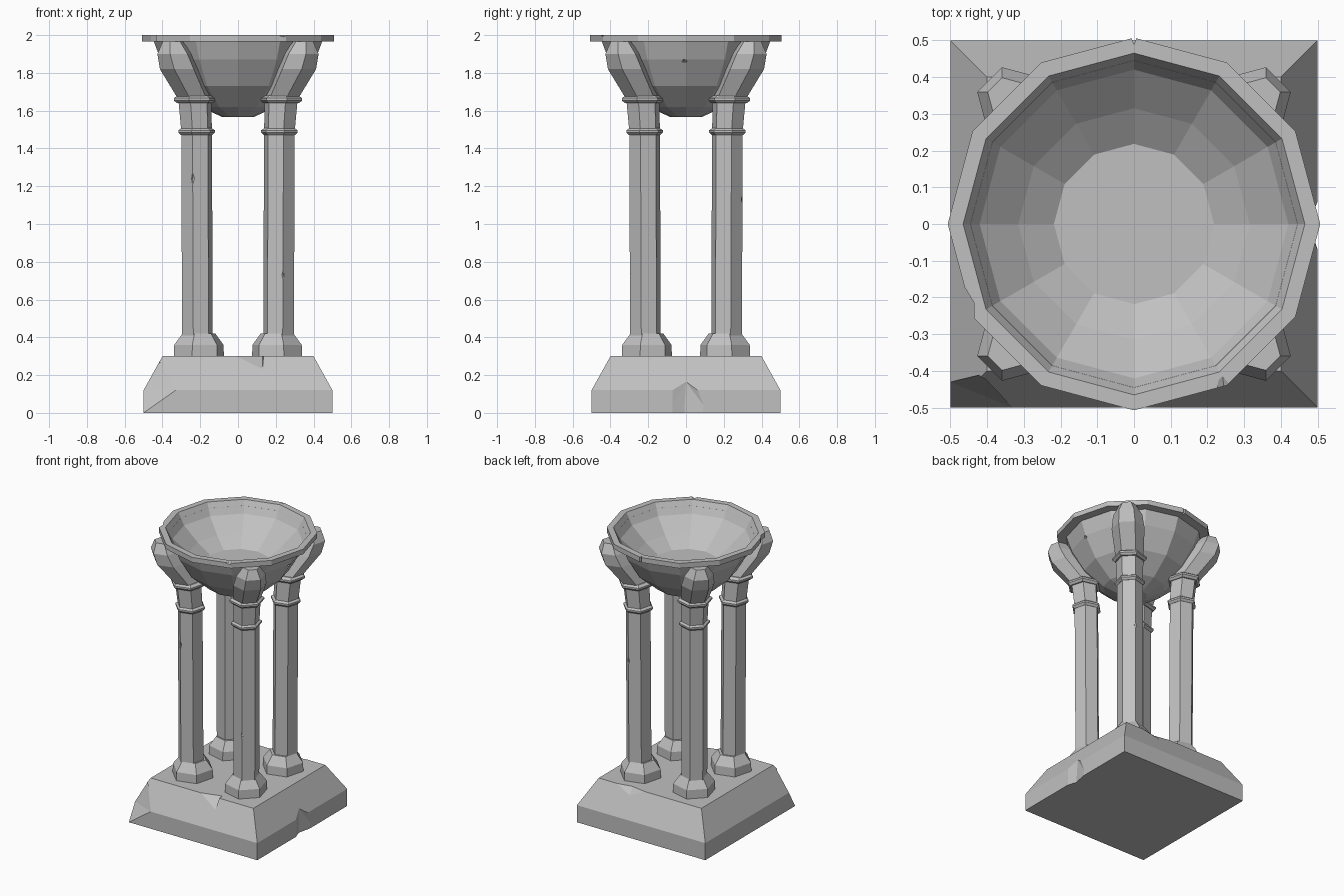
import bpy, bmesh
from math import cos, sin, radians, sqrt

cube = bpy.data.objects.get("Cube")
if cube:
    bpy.data.objects.remove(cube, do_unlink=True)

STONE = (0.53, 0.53, 0.53, 1)
stone = bpy.data.materials.new("grey_stone")
stone.use_nodes = True
stone.diffuse_color = STONE
shader = next(n for n in stone.node_tree.nodes if n.type == 'BSDF_PRINCIPLED')
shader.inputs["Base Color"].default_value = STONE


def add_object(name, bm):
    bmesh.ops.recalc_face_normals(bm, faces=bm.faces)
    mesh = bpy.data.meshes.new(name)
    bm.to_mesh(mesh)
    bm.free()
    mesh.materials.append(stone)
    obj = bpy.data.objects.new(name, mesh)
    bpy.context.collection.objects.link(obj)
    return obj


def loft(name, sides, turn, sections, sx=1, sy=1):
    """Stack polygon sections (height, centre offset, radius) and cap the ends."""
    bm = bmesh.new()
    rings = []
    for z, c, r in sections:
        angles = [radians(turn + 360 * i / sides) for i in range(sides)]
        rings.append([bm.verts.new((sx * (c + r * cos(a)), sy * (c + r * sin(a)), z))
                      for a in angles])
    for low, high in zip(rings, rings[1:]):
        for i in range(sides):
            j = (i + 1) % sides
            bm.faces.new((low[i], low[j], high[j], high[i]))
    bm.faces.new(rings[0])
    bm.faces.new(rings[-1])
    return add_object(name, bm)


def chip(target, points):
    """Break a piece off the target with a convex cutter."""
    bm = bmesh.new()
    verts = [bm.verts.new(p) for p in points]
    bmesh.ops.convex_hull(bm, input=verts)
    cutter = add_object("chip_cutter", bm)
    cutter.hide_render = True
    mod = target.modifiers.new("chip", 'BOOLEAN')
    mod.operation = 'DIFFERENCE'
    mod.solver = 'EXACT'
    mod.object = cutter
    bpy.context.view_layer.objects.active = target
    bpy.ops.object.modifier_apply(modifier=mod.name)
    bpy.data.objects.remove(cutter, do_unlink=True)


# Square plinth with a sloped top and broken edges
half = sqrt(2)
plinth = loft("plinth", 4, 45, [(0, 0, .5 * half), (.12, 0, .5 * half), (.3, 0, .4 * half)])
# front top edge
chip(plinth, [(-.01, -.4, .3), (.13, -.44, .23), (.13, -.35, .31), (.0, -.5, .35),
              (.13, -.55, .25), (.14, -.4, .33)])
# right lower edge
chip(plinth, [(.51, -.1, .12), (.51, .08, .12), (.51, -.1, -.01), (.51, .13, -.01),
              (.48, -.01, -.01), (.475, 0, .165), (.6, 0, .165), (.6, 0, -.01)])
# front left corner
chip(plinth, [(-.5, -.5, 0), (-.33, -.5, .12), (-.5, -.43, .12), (-.41, -.41, .27),
              (-.6, -.6, 0), (-.6, -.6, .3), (-.33, -.6, .12), (-.6, -.43, .12)])
# back top edge
chip(plinth, [(.04, .4, .3), (.26, .4, .3), (.15, .37, .31), (.14, .43, .25),
              (.14, .5, .3)])

# Four hexagonal columns, each with foot, shaft, two collars and a curved bracket
FOOT = [(.3, .207, .137), (.36, .207, .135), (.42, .207, .09)]
SHAFT = [(.4, .215, .084), (1.49, .219, .084), (1.66, .229, .09)]
COLLAR = [(-.02, -.015), (-.006, 0), (.006, 0), (.02, -.02)]
BRACKET = [(1.66, .229, .09), (1.82, .31, .107), (1.9, .335, .095), (1.965, .345, .055)]
shafts = {}
for sx, sy, corner in ((-1, -1, "front_right"), (1, -1, "front_left"),
                       (-1, 1, "back_right"), (1, 1, "back_left")):
    loft(corner + "_column_foot", 6, 15, FOOT, sx, sy)
    shafts[corner] = loft(corner + "_column_shaft", 6, 15, SHAFT, sx, sy)
    for label, z, c, r in (("lower", 1.49, .219, .1), ("upper", 1.66, .23, .113)):
        loft(corner + "_" + label + "_collar", 6, 15,
             [(z + dz, c, r + dr) for dz, dr in COLLAR], sx, sy)
    loft(corner + "_bracket", 6, 15, BRACKET, sx, sy)

# Nicks in the column edges
for corner, sx, sy, z in (("front_right", -1, -1, 1.24), ("front_left", 1, -1, .73),
                          ("back_left", 1, 1, 1.13)):
    chip(shafts[corner], [(sx * x, sy * y, z + dz) for x, y, dz in
                          ((.243, .32, -.1), (.243, .32, .1), (.205, .32, 0),
                           (.275, .32, 0), (.24, .288, 0))])

# Twelve-sided bowl: outer wall, rim, then the hollow down to its flat floor
OUTER = [(1.567, .085), (1.62, .2), (1.73, .325), (1.87, .41), (1.965, .445)]
RIM = [(1.965, .507), (2, .507), (2, .465)]
HOLLOW = [(1.92, .42), (1.83, .315), (1.765, .218)]
bowl = loft("bowl", 12, 0, [(z, 0, r) for z, r in OUTER + RIM + HOLLOW])
# back rim notch
chip(bowl, [(-.012, .52, 1.95), (.012, .52, 1.95), (0, .488, 1.95),
            (-.012, .52, 2.02), (.012, .52, 2.02), (0, .488, 2.02)])
# front rim break
chip(bowl, [(.2, -.5, 1.985), (.29, -.46, 2.005), (.24, -.4, 2.005), (.25, -.5, 1.97),
            (.25, -.5, 2.03)])
# right-hand rim break
chip(bowl, [(x, y, z) for z in (1.95, 2.02) for x, y in
            ((-.465, -.165), (-.435, -.215), (-.435, -.262), (-.52, -.26))])
# dent in the outer wall
chip(bowl, [(.43, -.07, 1.86), (.43, .05, 1.86), (.39, -.01, 1.86), (.43, -.01, 1.89),
            (.43, -.01, 1.83)])
